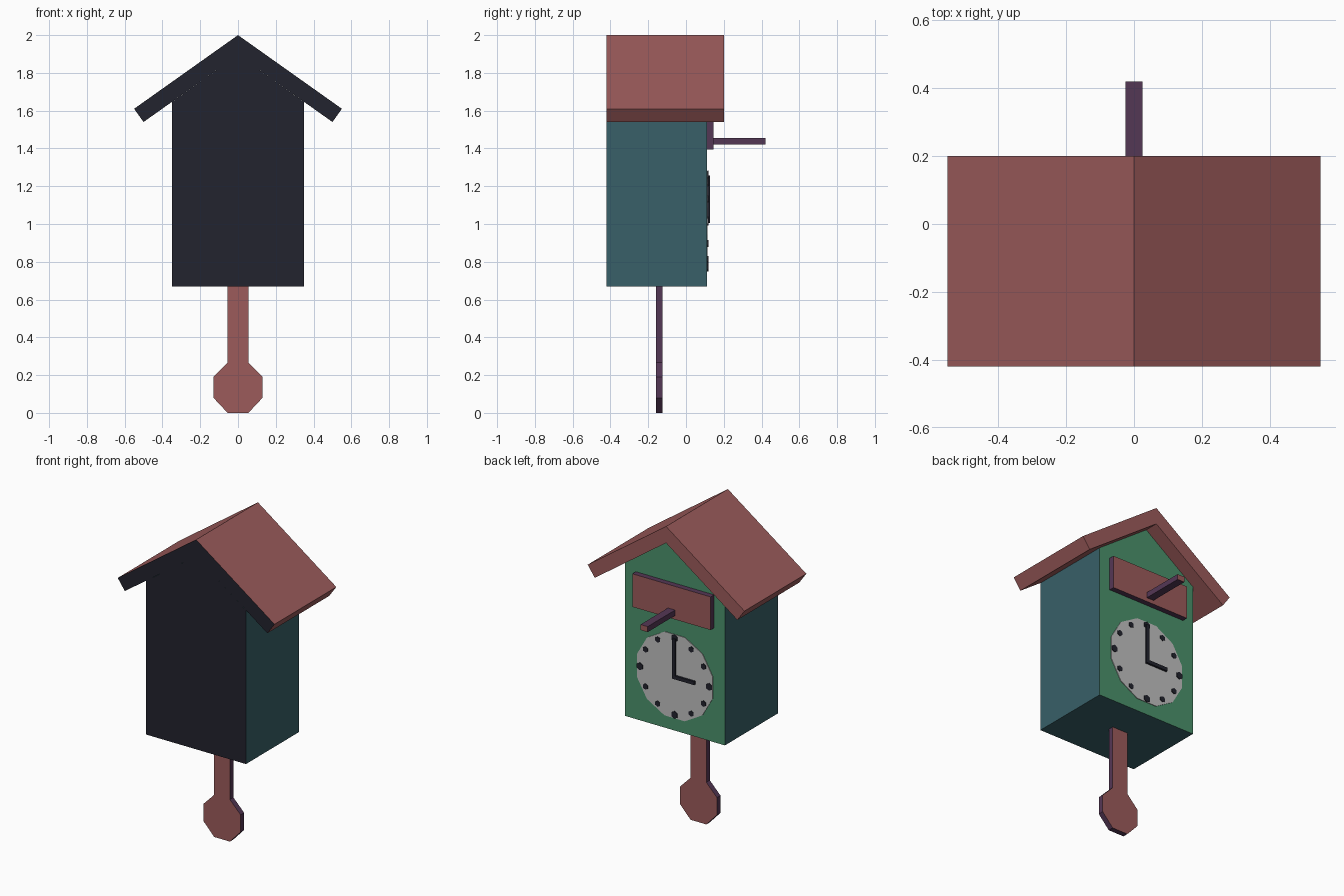
import bpy, bmesh, math

if "Cube" in bpy.data.objects:
    bpy.data.objects.remove(bpy.data.objects["Cube"])


def material(name, rgb):
    m = bpy.data.materials.new(name)
    lin = [((c / 255 + 0.055) / 1.055) ** 2.4 for c in rgb]
    m.diffuse_color = (*lin, 1)
    m.use_nodes = True
    m.node_tree.nodes["Principled BSDF"].inputs["Base Color"].default_value = m.diffuse_color
    return m


RED = material("red_brown", (156, 91, 91))
TEAL = material("teal", (56, 96, 104))
GREEN = material("green", (75, 146, 108))
NAVY = material("dark_navy", (34, 35, 46))
PURPLE = material("dark_purple", (84, 55, 85))
GREY = material("dial_grey", (192, 192, 192))


def prism(name, profile, y0, y1, side, front=None, back=None):
    """Extrude an x-z profile along y; side, -y cap and +y cap colours."""
    mats = [side, front or side, back or side]
    bm = bmesh.new()
    low = [bm.verts.new((x, y0, z)) for x, z in profile]
    high = [bm.verts.new((x, y1, z)) for x, z in profile]
    n = len(profile)
    bm.faces.new(low).material_index = 1
    bm.faces.new(high).material_index = 2
    for i in range(n):
        j = (i + 1) % n
        bm.faces.new((low[i], low[j], high[j], high[i]))
    bmesh.ops.recalc_face_normals(bm, faces=bm.faces)
    me = bpy.data.meshes.new(name)
    bm.to_mesh(me)
    bm.free()
    for m in mats:
        me.materials.append(m)
    ob = bpy.data.objects.new(name, me)
    bpy.context.collection.objects.link(ob)
    return ob


def mirrored(half):
    """Mirror a right-hand outline across x = 0."""
    return half + [(-x, z) for x, z in reversed(half) if x > 0]


def rect(x, z0, z1):
    return mirrored([(x, z0), (x, z1)])


def polygon(cx, cz, r, n, turn=0.0):
    return [(cx + r * math.sin(turn + math.tau * i / n),
             cz + r * math.cos(turn + math.tau * i / n)) for i in range(n)]


# House body with gable
prism("body", mirrored([(0.35, 0.67), (0.35, 1.646), (0, 1.895)]),
      -0.42, 0.11, TEAL, NAVY, GREEN)

# Chevron roof
prism("roof", [(0, 2.0), (0.55, 1.61), (0.5, 1.54), (0, 1.895),
               (-0.5, 1.54), (-0.55, 1.61)], -0.42, 0.20, RED, NAVY, RED)

# Pendulum: stem and octagonal bob
prism("pendulum", mirrored([(0.055, 0), (0.13, 0.08), (0.13, 0.19),
                            (0.055, 0.267), (0.055, 0.68)]),
      -0.16, -0.125, PURPLE, RED, RED)

# Door board and perch
prism("door_board", rect(0.275, 1.395, 1.605), 0.11, 0.145, PURPLE, RED, RED)
prism("perch", rect(0.025, 1.42, 1.455), 0.145, 0.42, PURPLE, RED, RED)

# Twelve-sided dial
CZ = 1.015
prism("dial", polygon(0, CZ, 0.275, 12, math.radians(15)), 0.11, 0.114, GREY)

# Hour marks, larger at the quarters
for h in range(12):
    a = math.tau * h / 12
    big = h % 3 == 0
    d = 0.243 if big else 0.235
    prism(f"hour_mark_{h}", polygon(d * math.sin(a), CZ + d * math.cos(a),
          0.024 if big else 0.019, 6), 0.113, 0.118, NAVY)

# Hands, joined as one L showing three o'clock
prism("hands", [(0.011, CZ - 0.011), (0.011, 1.258), (-0.011, 1.258),
                (-0.011, CZ + 0.011), (-0.145, CZ + 0.011),
                (-0.145, CZ - 0.011)], 0.113, 0.127, NAVY)
